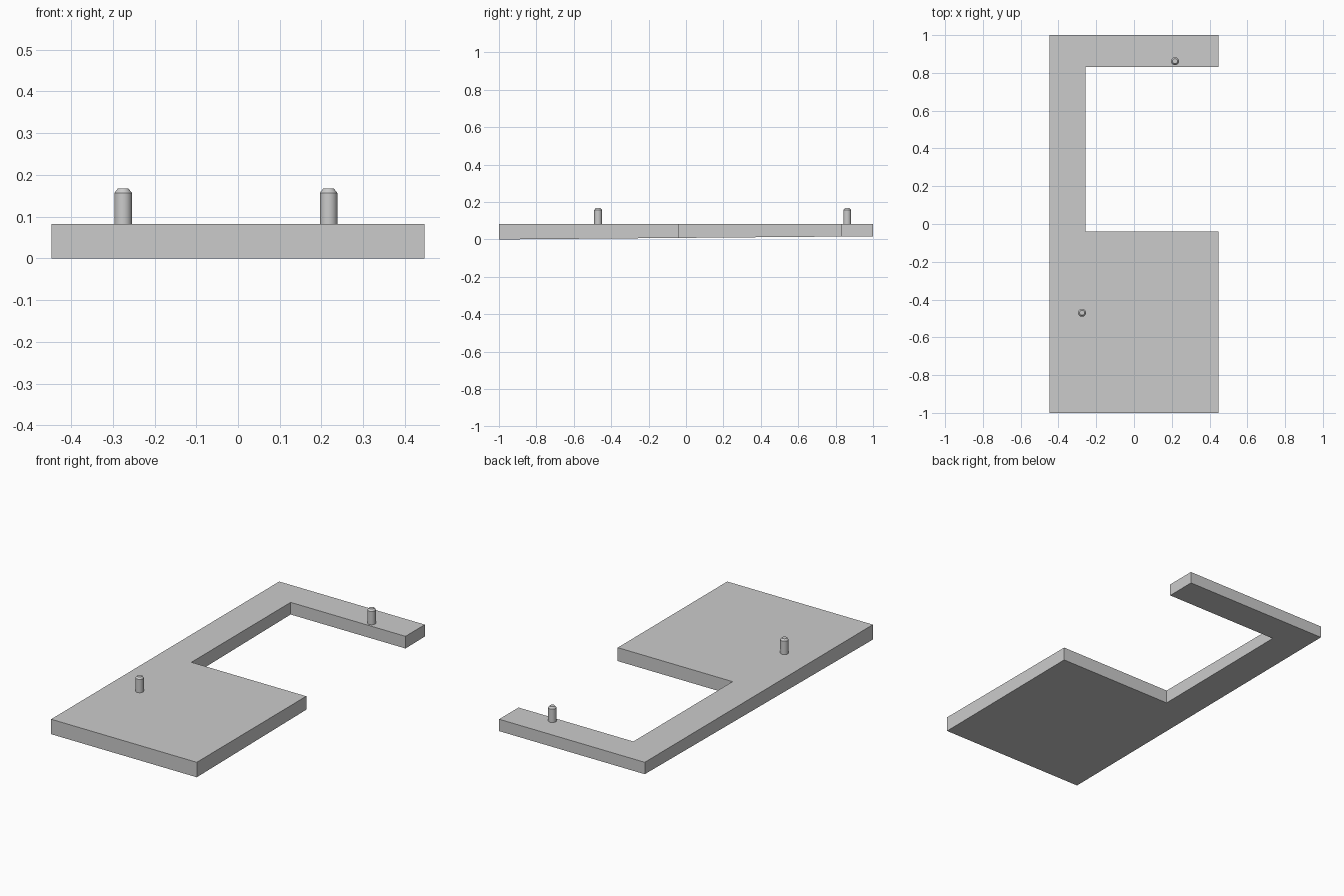
import bpy
import bmesh
import math

if "Cube" in bpy.data.objects:
    bpy.data.objects.remove(bpy.data.objects["Cube"], do_unlink=True)

grey = bpy.data.materials.new("plain grey")
grey.use_nodes = True
GREY = (0.6, 0.6, 0.6, 1)
grey.diffuse_color = GREY
grey.node_tree.nodes["Principled BSDF"].inputs["Base Color"].default_value = GREY

TOP = 0.083
HALF_WIDTH = 0.447
END_RISE = 0.017


def add_object(name, bm):
    bmesh.ops.recalc_face_normals(bm, faces=bm.faces)
    mesh = bpy.data.meshes.new(name)
    bm.to_mesh(mesh)
    bm.free()
    mesh.materials.append(grey)
    obj = bpy.data.objects.new(name, mesh)
    bpy.context.collection.objects.link(obj)
    return obj


# Plate: hooked outline with a flat top and a gently sloping underside
outline = [(-HALF_WIDTH, -1), (HALF_WIDTH, -1), (HALF_WIDTH, -0.04), (-0.258, -0.04),
           (-0.258, 0.83), (HALF_WIDTH, 0.83), (HALF_WIDTH, 1), (-HALF_WIDTH, 1)]
bm = bmesh.new()
base = bm.faces.new([bm.verts.new((x, y, END_RISE * (y + 1) / 2)) for x, y in outline])
extruded = bmesh.ops.extrude_face_region(bm, geom=[base], use_keep_orig=True)
for item in extruded["geom"]:
    if isinstance(item, bmesh.types.BMVert):
        item.co.z = TOP
add_object("hooked_plate", bm)


# Locating pins: round pegs with a chamfered tip
def add_pin(name, x, y):
    bm = bmesh.new()
    profile = [(0, 0.06), (0.021, 0.06), (0.021, 0.157), (0.013, 0.167), (0, 0.167)]
    points = [bm.verts.new((r, 0, z)) for r, z in profile]
    edges = [bm.edges.new(pair) for pair in zip(points, points[1:])]
    bmesh.ops.spin(bm, geom=points + edges, cent=(0, 0, 0), axis=(0, 0, 1),
                   angle=math.tau, steps=32)
    bmesh.ops.remove_doubles(bm, verts=bm.verts, dist=0.0001)
    pin = add_object(name, bm)
    pin.location = (x, y, 0)
    bpy.ops.object.select_all(action="DESELECT")
    pin.select_set(True)
    bpy.context.view_layer.objects.active = pin
    bpy.ops.object.shade_smooth_by_angle(angle=math.radians(30))


add_pin("front_pin", -0.275, -0.47)
add_pin("back_pin", 0.217, 0.862)
